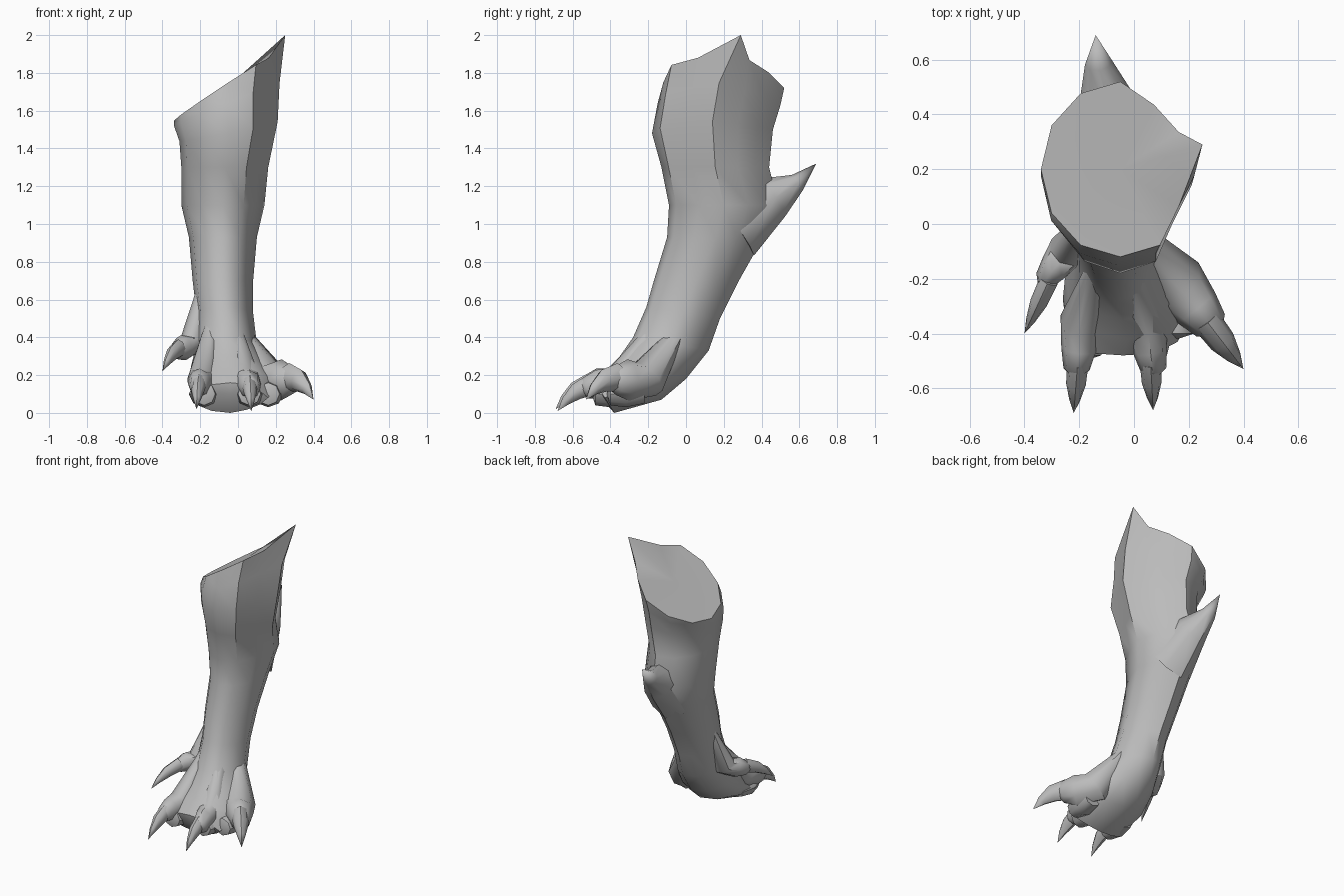
import bpy, bmesh, math
from mathutils import Vector

UP = Vector((0, 0, 1))

cube = bpy.data.objects.get("Cube")
if cube:
    bpy.data.objects.remove(cube, do_unlink=True)

grey = bpy.data.materials.new("stone_grey")
grey.use_nodes = True
colour = (0.5, 0.5, 0.5, 1)
grey.diffuse_color = colour
grey.node_tree.nodes["Principled BSDF"].inputs["Base Color"].default_value = colour


def loft(name, rings, start, end):
    """Skin a list of equal rings and close each end with a fan."""
    bm = bmesh.new()
    loops = [[bm.verts.new(point) for point in ring] for ring in rings]
    count = len(loops[0])
    for lower, upper in zip(loops, loops[1:]):
        for i in range(count):
            j = (i + 1) % count
            bm.faces.new((lower[i], lower[j], upper[j], upper[i]))
    for loop, tip in ((loops[0], start), (loops[-1], end)):
        centre = bm.verts.new(tip)
        for i in range(count):
            bm.faces.new((loop[i], loop[(i + 1) % count], centre))
    bmesh.ops.recalc_face_normals(bm, faces=bm.faces)
    mesh = bpy.data.meshes.new(name)
    bm.to_mesh(mesh)
    bm.free()
    mesh.materials.append(grey)
    obj = bpy.data.objects.new(name, mesh)
    bpy.context.collection.objects.link(obj)
    bpy.ops.object.select_all(action="DESELECT")
    obj.select_set(True)
    bpy.context.view_layer.objects.active = obj
    bpy.ops.object.shade_smooth_by_angle(angle=math.radians(45))


def section(middle, half_width, front, back, slope=0, flat=0.9):
    """Oval leg ring between a front and a back point (y, z), rising with x by the slope."""
    ring = []
    for i in range(12):
        angle = math.tau * i / 12
        flatten = flat if i in (1, 2, 11) else 1
        across = half_width * math.cos(angle) * flatten
        blend = (1 + math.sin(angle) * flatten) / 2
        y, z = Vector(front).lerp(Vector(back), blend)
        ring.append(Vector((middle + across, y, z + slope * across)))
    return ring


def tube(name, points, widths, heights, sides=8):
    """Tapering limb through the points, ending in a sharp tip at the last one."""
    points = [Vector(point) for point in points]
    rings = []
    for i, (width, height) in enumerate(zip(widths, heights)):
        along = (points[i + 1] - points[max(i - 1, 0)]).normalized()
        side = along.cross(UP).normalized()
        top = side.cross(along)
        turns = [math.tau * (j / sides + 1 / 4) for j in range(sides)]
        rings.append([points[i] + side * width * math.cos(turn) + top * height * math.sin(turn)
                      for turn in turns])
    loft(name, rings, points[0], points[-1])


def toe(name, root, knuckle, nail, tip, size):
    """Tendon ridge from the shin to a knuckle, then a claw hooking down to its tip."""
    root, knuckle, nail, tip = map(Vector, (root, knuckle, nail, tip))
    bend = knuckle.lerp(nail, 0.6)
    cuff = nail.lerp(tip, 0.3) + UP * size / 4
    tube(name + "_toe", (root, knuckle, bend, nail, cuff),
         (size / 2, size, size * 0.8, size * 0.6), (size / 3, size, size, size * 0.7))
    hook = [bend.lerp(tip, t) + UP * size * 2 * t * (1 - t) for t in (0.2, 0.55, 0.8)]
    tube(name + "_claw", hook + [tip], [size * k for k in (0.5, 0.45, 0.25)],
         [size * k for k in (0.7, 0.55, 0.3)])


# Leg and foot: slanted cut with a raised corner, sweeping forward into the sole
cut = section(-0.05, 0.29, (-0.12, 1.75), (0.52, 1.72), slope=0.65, flat=0.85)
cut[0] = Vector((0.25, 0.29, 2))
leg = [
    cut,
    section(-0.06, 0.28, (-0.15, 1.64), (0.5, 1.63), slope=0.4, flat=0.85),
    section(-0.05, 0.26, (-0.18, 1.48), (0.46, 1.5), slope=0.2, flat=0.85),
    section(-0.07, 0.23, (-0.13, 1.3), (0.44, 1.3), flat=0.85),
    section(-0.08, 0.22, (-0.09, 1.1), (0.49, 1.1)),
    section(-0.08, 0.18, (-0.1, 0.93), (0.41, 0.93)),
    section(-0.08, 0.16, (-0.17, 0.7), (0.28, 0.7)),
    section(-0.07, 0.15, (-0.21, 0.56), (0.18, 0.5)),
    section(-0.06, 0.16, (-0.28, 0.4), (0.12, 0.33)),
    section(-0.04, 0.21, (-0.35, 0.3), (0, 0.18)),
    section(-0.02, 0.24, (-0.42, 0.23), (-0.13, 0.07)),
    section(-0.04, 0.2, (-0.48, 0.16), (-0.38, 0)),
]
loft("leg_and_foot", leg, (-0.05, 0.2, 1.73), (-0.04, -0.47, 0.1))

# Back spur, broad where it leaves the leg and hooked upward
tube("back_spur", [(-0.08, 0.25, 1), (-0.1, 0.46, 1.14), (-0.13, 0.59, 1.22), (-0.14, 0.69, 1.32)],
     (0.16, 0.1, 0.05), (0.2, 0.12, 0.05))

# Toes and thumb with their claws
toe("inner", (-0.14, -0.17, 0.46), (-0.19, -0.35, 0.18), (-0.21, -0.53, 0.14), (-0.22, -0.69, 0.02), 0.08)
toe("middle", (-0.02, -0.17, 0.46), (0.04, -0.35, 0.18), (0.07, -0.53, 0.13), (0.07, -0.68, 0.01), 0.08)
toe("outer", (0.02, -0.05, 0.42), (0.15, -0.21, 0.18), (0.28, -0.37, 0.17), (0.4, -0.53, 0.07), 0.11)
toe("thumb", (-0.19, 0, 0.65), (-0.24, -0.09, 0.37), (-0.32, -0.2, 0.33), (-0.4, -0.4, 0.22), 0.07)

# Pads tucked under the toes
for name, x in (("inner_pad", -0.18), ("middle_pad", 0.06), ("outer_pad", 0.16)):
    back = abs(x) / 2 - 0.5 if name == "outer_pad" else -0.5
    tube(name, [(x, back + step, 0.1) for step in (0.2, 0.1, 0.02, 0)],
         (0.06, 0.08, 0.06), (0.05, 0.07, 0.06))
